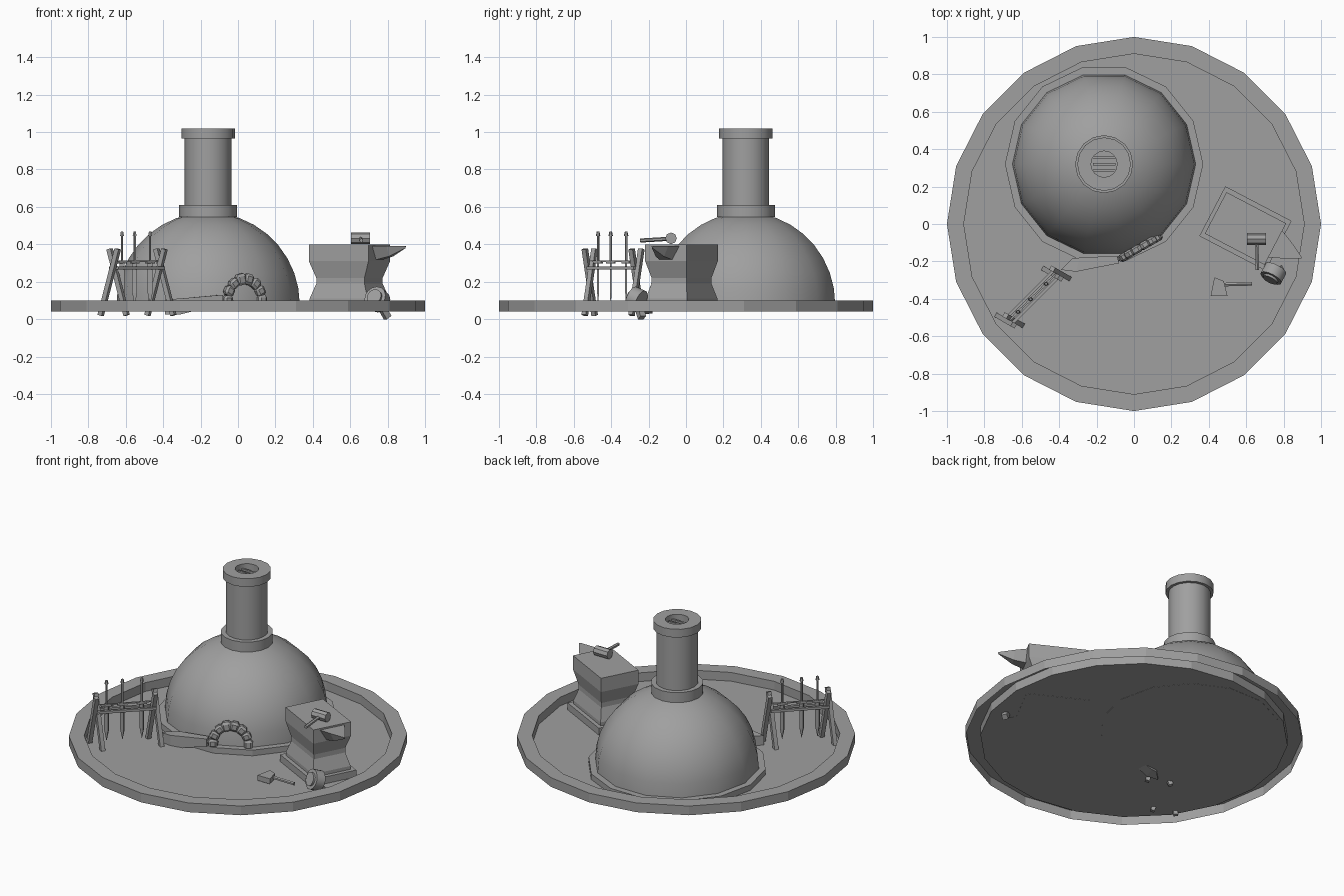
import bpy, bmesh, math, random
from mathutils import Vector, Matrix

random.seed(4)
cube = bpy.data.objects.get("Cube")
if cube:
    bpy.data.objects.remove(cube)

grey = bpy.data.materials.new("stone_grey")
grey.use_nodes = True
grey.diffuse_color = (0.35, 0.35, 0.35, 1)
grey.node_tree.nodes["Principled BSDF"].inputs["Base Color"].default_value = (0.35, 0.35, 0.35, 1)


def finish(bm, name, smooth=False):
    bmesh.ops.recalc_face_normals(bm, faces=bm.faces)
    mesh = bpy.data.meshes.new(name)
    bm.to_mesh(mesh)
    bm.free()
    mesh.materials.append(grey)
    ob = bpy.data.objects.new(name, mesh)
    bpy.context.collection.objects.link(ob)
    if smooth:
        bpy.ops.object.select_all(action='DESELECT')
        ob.select_set(True)
        bpy.context.view_layer.objects.active = ob
        bpy.ops.object.shade_smooth_by_angle(angle=math.radians(35))
    return ob


def lathe(name, profile, sides, center=(0, 0), smooth=False):
    bm = bmesh.new()
    verts = [bm.verts.new((r, 0, z)) for r, z in profile]
    edges = [bm.edges.new(pair) for pair in zip(verts, verts[1:])]
    bmesh.ops.spin(bm, geom=verts + edges, cent=(0, 0, 0), axis=(0, 0, 1),
                   angle=math.tau, steps=sides, use_merge=False)
    bmesh.ops.remove_doubles(bm, verts=bm.verts, dist=0.0005)
    ob = finish(bm, name, smooth)
    ob.location = (center[0], center[1], 0)
    return ob


def loft(name, rings):
    """Join equal-length loops of points and cap both ends."""
    bm = bmesh.new()
    loops = [[bm.verts.new(p) for p in ring] for ring in rings]
    n = len(loops[0])
    for a, b in zip(loops, loops[1:]):
        for i in range(n):
            j = (i + 1) % n
            bm.faces.new((a[i], a[j], b[j], b[i]))
    bm.faces.new(loops[0])
    bm.faces.new(loops[-1])
    return finish(bm, name)


def rect(w, d, z):
    return [(-w / 2, -d / 2, z), (w / 2, -d / 2, z), (w / 2, d / 2, z), (-w / 2, d / 2, z)]


def beam(name, a, b, w, d=None, sides=4, taper=1):
    """Straight bar between two points."""
    a, b = Vector(a), Vector(b)
    bm = bmesh.new()
    bmesh.ops.create_cone(bm, cap_ends=True, segments=sides, radius1=w * 0.5,
                          radius2=w * 0.5 * taper, depth=(b - a).length)
    if sides == 4:
        bmesh.ops.rotate(bm, verts=bm.verts, matrix=Matrix.Rotation(math.pi / 4, 3, 'Z'))
        bmesh.ops.scale(bm, verts=bm.verts, vec=(1.414, 1.414 * (d or w) / w, 1))
    turn = (b - a).to_track_quat('Z', 'Y').to_matrix().to_4x4()
    bm.transform(Matrix.Translation((a + b) / 2) @ turn)
    return finish(bm, name, sides > 8)


# Round tray with raised hollow rim
lathe("tray", [(1, 0.04), (1, 0.1), (0.91, 0.1), (0.91, 0.043), (0, 0.043)], 20)

# Furnace: plinth, dome, collar and chimney
FC = (-0.16, 0.32)
lathe("furnace_plinth", [(0, 0.042), (0.53, 0.042), (0.53, 0.08), (0, 0.08)], 14, FC)
dome = [(0.49 * math.cos(t * math.pi / 18), 0.08 + 0.49 * math.sin(t * math.pi / 18)) for t in range(10)]
lathe("furnace_dome", dome, 14, FC, True)
lathe("chimney_collar", [(0, 0.545), (0.155, 0.545), (0.155, 0.61), (0, 0.61)], 16, FC, True)
lathe("chimney_shaft", [(0.125, 0.58), (0.125, 0.97)], 16, FC, True)
lathe("chimney_cap", [(0.12, 0.965), (0.143, 0.965), (0.143, 1.018), (0.07, 1.018),
                      (0.07, 0.95), (0, 0.95)], 16, FC, True)
for k in (-1, 0, 1):
    y = FC[1] + k * 0.035
    beam("chimney_grate", (FC[0] - 0.06, y, 0.985), (FC[0] + 0.06, y, 0.985), 0.012)

# Arch of rounded stones at the furnace mouth
for i in range(8):
    a = math.pi * i / 7
    s = -0.105 * math.cos(a)
    bm = bmesh.new()
    bmesh.ops.create_cube(bm, size=0.056)
    bmesh.ops.bevel(bm, geom=bm.edges[:], offset=0.013, segments=1, affect='EDGES')
    stone = finish(bm, "arch_stone")
    stone.scale = (random.uniform(0.9, 1.1), 0.75, random.uniform(0.9, 1.1))
    stone.location = (0.035 + s * 0.87, -0.125 + s * 0.5, 0.1 + 0.115 * math.sin(a))
    stone.rotation_euler = (0, a, math.radians(30))

# Bellows beside the mouth
loft("bellows", [
    [(-0.39, -0.245, 0.025), (-0.33, -0.185, 0.03), (-0.33, -0.185, 0.105), (-0.39, -0.245, 0.105)],
    [(-0.31, -0.255, 0.025), (-0.29, -0.18, 0.03), (-0.29, -0.18, 0.112), (-0.31, -0.255, 0.11)],
    [(-0.08, -0.21, 0.08), (-0.09, -0.17, 0.08), (-0.09, -0.17, 0.13), (-0.08, -0.21, 0.13)]])
beam("bellows_nozzle", (-0.09, -0.19, 0.105), (-0.03, -0.165, 0.1), 0.025, sides=8)

# Weapon rack: crossed legs and rails
spread = Vector((0.87, -0.5, 0))
ends = [Vector((-0.665, -0.515, 0)), Vector((-0.415, -0.265, 0))]
along = (ends[1] - ends[0]).normalized()
for end in ends:
    for side in (-1, 1):
        shift = along * 0.012 * side
        beam("rack_leg", end + shift + spread * 0.07 * side + Vector((0, 0, 0.02)),
             end + shift - spread * 0.035 * side + Vector((0, 0, 0.375)), 0.026)
for z, off in ((0.272, 0.022), (0.272, -0.022), (0.31, 0)):
    beam("rack_rail", ends[0] + spread * off + Vector((0, 0, z)),
         ends[1] + spread * off + Vector((0, 0, z)), 0.016 if off else 0.008)

# Swords hanging point down
for t in (0.18, 0.45, 0.78):
    p = ends[0].lerp(ends[1], t)
    up = lambda z: p + Vector((0, 0, z))
    beam("sword_handle", up(0.3), up(0.45), 0.014, sides=6)
    beam("sword_pommel", up(0.445), up(0.468), 0.024, sides=6, taper=0.6)
    beam("sword_guard", up(0.305) - along * 0.03, up(0.305) + along * 0.03, 0.014)
    beam("sword_blade", up(0.3), up(0.14), 0.026, 0.01)
    beam("sword_tip", up(0.14), up(0.075), 0.026, 0.01, taper=0.05)

# Anvil on a flared block
place = Matrix.Translation((0.596, -0.024, 0)) @ Matrix.Rotation(math.radians(-27.6), 4, 'Z')
body = loft("anvil_body", [rect(0.35, 0.25, 0.085), rect(0.35, 0.25, 0.11), rect(0.29, 0.21, 0.19),
                           rect(0.29, 0.21, 0.22), rect(0.36, 0.25, 0.31), rect(0.36, 0.25, 0.4)])
foot = loft("anvil_foot", [rect(0.4, 0.3, 0.042), rect(0.4, 0.3, 0.088)])
horn = loft("anvil_horn", [
    [(0.17, -0.085, 0.39), (0.17, -0.04, 0.315), (0.17, 0.04, 0.315), (0.17, 0.085, 0.39)],
    [(0.25, -0.05, 0.39), (0.25, -0.025, 0.335), (0.25, 0.025, 0.335), (0.25, 0.05, 0.39)],
    [(0.338, -0.004, 0.39), (0.338, -0.002, 0.38), (0.338, 0.002, 0.38), (0.338, 0.004, 0.39)]])
for ob in (body, foot, horn):
    ob.matrix_world = place

# Hammer resting on the anvil
beam("hammer_head", (0.605, -0.08, 0.432), (0.705, -0.08, 0.432), 0.062, 0.062, sides=8)
beam("hammer_handle", (0.655, -0.08, 0.43), (0.66, -0.245, 0.42), 0.022, sides=6)

# Hatchet lying on the floor
beam("hatchet_handle", (0.44, -0.325, 0.075), (0.63, -0.32, 0.07), 0.022, sides=6)
blade = [(0.43, -0.285), (0.48, -0.305), (0.5, -0.385), (0.41, -0.385)]
loft("hatchet_head", [[(x, y, z) for x, y in blade] for z in (0.058, 0.092)])

# Mallet leaning against the anvil foot
c, n = Vector((0.745, -0.265, 0.105)), Vector((-0.42, -0.8, 0.35)).normalized()
beam("mallet_head", c - n * 0.03, c + n * 0.03, 0.125, sides=14)
beam("mallet_face", c + n * 0.03, c + n * 0.042, 0.085, sides=14)
beam("mallet_handle", c, (0.8, -0.235, 0.008), 0.034)
